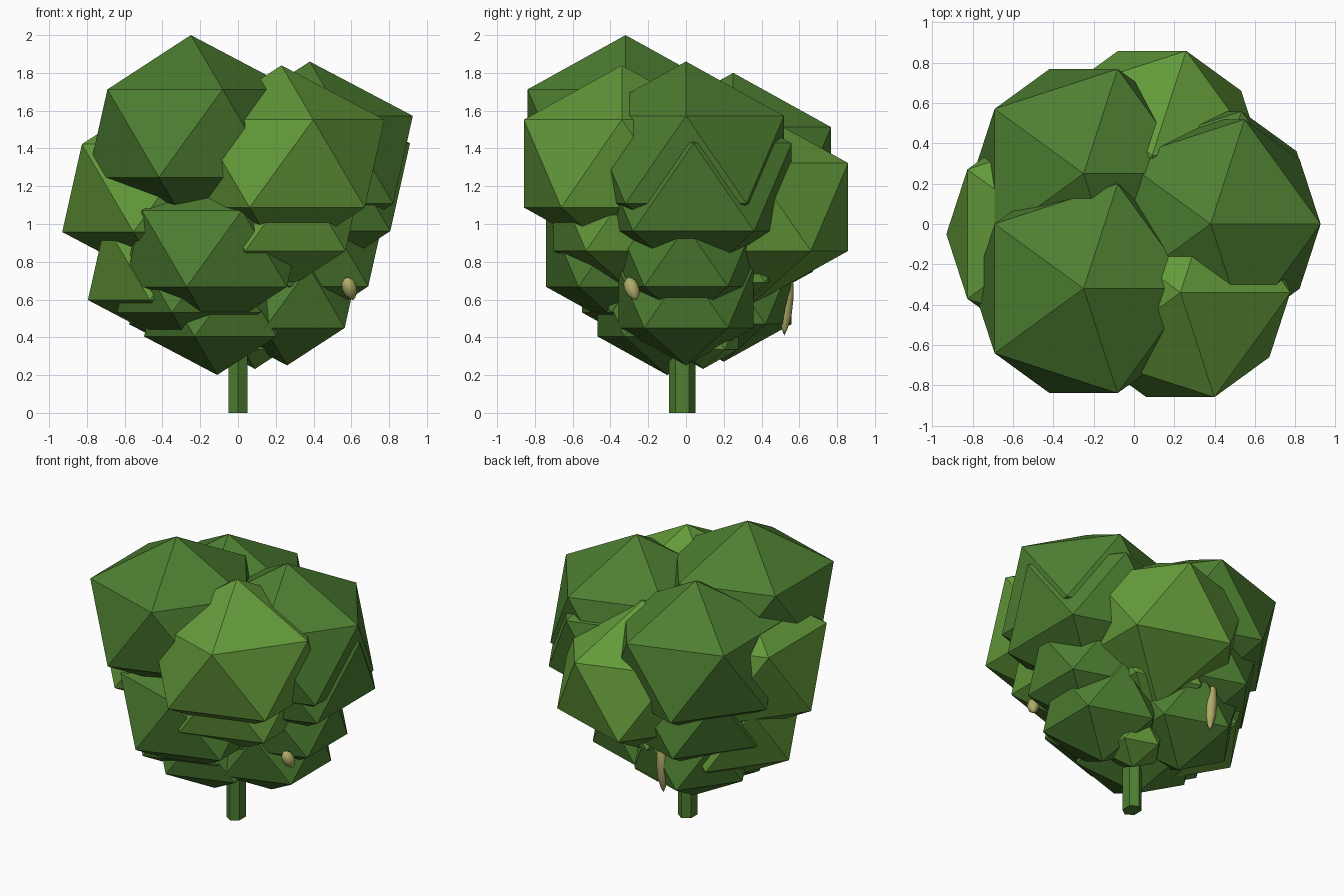
import bpy, bmesh, math
from mathutils import Euler

if "Cube" in bpy.data.objects:
    bpy.data.objects.remove(bpy.data.objects["Cube"])


def material(name, rgb):
    m = bpy.data.materials.new(name)
    m.diffuse_color = (*rgb, 1)
    m.use_nodes = True
    m.node_tree.nodes["Principled BSDF"].inputs["Base Color"].default_value = m.diffuse_color
    return m


DARK = material("dark leaf green", (0.075, 0.21, 0.031))
LIGHT = material("light leaf green", (0.125, 0.32, 0.042))
POD = material("pale seed pod", (0.43, 0.41, 0.14))


def clump(name, x, y, z, size, mat):
    """Slightly squashed 20-sided ball of leaves."""
    bpy.ops.mesh.primitive_ico_sphere_add(subdivisions=1, radius=1, location=(x, y, z))
    ob = bpy.context.object
    ob.name = ob.data.name = name
    ob.scale = (0.61 * size, 0.61 * size, 0.52 * size)
    ob.data.materials.append(mat)


def pod(name, loc, length, radius, tilt):
    """Smooth spindle with a pointed lower tip."""
    profile = [(0.3, 0.5), (0.8, 0.35), (1.0, 0.1), (0.85, -0.2), (0.4, -0.4)]
    sides = 8
    bm = bmesh.new()
    rings = [[bm.verts.new((radius * r * math.cos(2 * math.pi * i / sides),
                            radius * r * math.sin(2 * math.pi * i / sides),
                            length * h)) for i in range(sides)] for r, h in profile]
    tip = bm.verts.new((0, 0, -0.5 * length))
    for a, b in zip(rings, rings[1:]):
        for i in range(sides):
            j = (i + 1) % sides
            bm.faces.new((a[i], b[i], b[j], a[j]))
    bm.faces.new(rings[0])
    for i in range(sides):
        bm.faces.new((rings[-1][i], tip, rings[-1][(i + 1) % sides]))
    bmesh.ops.recalc_face_normals(bm, faces=bm.faces)
    me = bpy.data.meshes.new(name)
    bm.to_mesh(me)
    bm.free()
    me.shade_smooth()
    me.materials.append(POD)
    ob = bpy.data.objects.new(name, me)
    bpy.context.collection.objects.link(ob)
    ob.location = loc
    ob.rotation_euler = Euler(tilt)


# Crown, upper clumps
clump("leaf_clump_top", -0.25, -0.32, 1.48, 1, DARK)
clump("leaf_clump_upper_right", 0.38, 0.0, 1.34, 1, DARK)
clump("leaf_clump_upper_front", 0.23, -0.34, 1.32, 1, LIGHT)
clump("leaf_clump_upper_back_left", -0.25, 0.25, 1.28, 1, DARK)
clump("leaf_clump_left", -0.385, -0.05, 1.19, 1, LIGHT)
clump("leaf_clump_right", 0.365, 0.04, 1.195, 1, DARK)
clump("leaf_clump_back", 0.09, 0.34, 1.09, 1, LIGHT)

# Crown, middle clumps
clump("leaf_clump_middle_front", 0.185, -0.25, 1.06, 0.87, LIGHT)
clump("leaf_clump_middle_front_left", -0.125, -0.29, 0.87, 0.87, DARK)
clump("leaf_clump_middle_right", 0.385, 0.0, 0.83, 0.69, DARK)
clump("leaf_clump_middle_left", -0.32, 0.0, 0.80, 0.87, LIGHT)
clump("leaf_clump_middle_back_left", -0.22, 0.22, 0.95, 0.87, DARK)
clump("leaf_clump_middle_back", 0.03, 0.20, 0.85, 0.69, LIGHT)

# Crown, lower clumps
clump("leaf_clump_lower_left", -0.22, -0.15, 0.71, 0.77, DARK)
clump("leaf_clump_lower_right", 0.26, 0.0, 0.61, 0.69, DARK)
clump("leaf_clump_lower_front", -0.11, -0.10, 0.57, 0.71, DARK)
clump("leaf_clump_lower_back", -0.20, 0.20, 0.63, 0.69, DARK)
clump("leaf_clump_bottom", 0.09, 0.09, 0.42, 0.36, LIGHT)

# Trunk
bpy.ops.mesh.primitive_cylinder_add(vertices=6, radius=1, depth=0.45,
                                    location=(0, -0.02, 0.225))
trunk = bpy.context.object
trunk.name = trunk.data.name = "trunk"
trunk.scale = (0.058, 0.07, 1)
trunk.data.materials.append(DARK)

# Hanging seed pods
pod("seed_pod_back", (-0.19, 0.53, 0.58), 0.34, 0.038, (-0.06, 0, 0))
pod("seed_pod_right", (0.592, -0.285, 0.655), 0.13, 0.04, (0.35, -0.3, 0))
